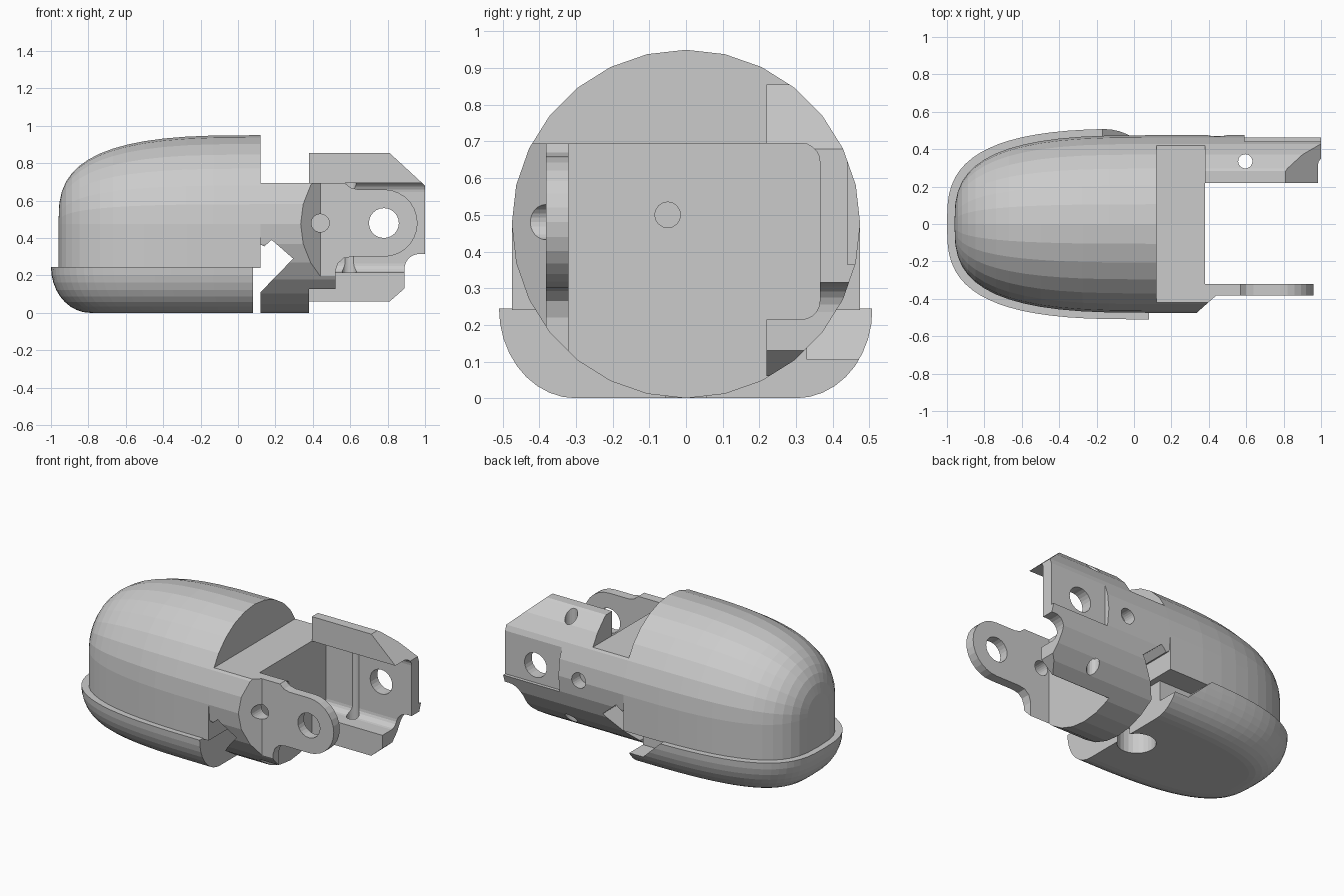
import bpy, bmesh
from math import sin, cos, pi

if "Cube" in bpy.data.objects:
    bpy.data.objects.remove(bpy.data.objects["Cube"])

CZ, R = 0.475, 0.475      # axis height and radius of the round body


def loft(name, rings):
    """Closed solid through equal-length rings of 3D points."""
    bm = bmesh.new()
    vs = [[bm.verts.new(p) for p in ring] for ring in rings]
    n = len(rings[0])
    for a, b in zip(vs, vs[1:]):
        for i in range(n):
            j = (i + 1) % n
            bm.faces.new((a[i], a[j], b[j], b[i]))
    bm.faces.new(vs[0])
    bm.faces.new(vs[-1])
    bmesh.ops.recalc_face_normals(bm, faces=bm.faces)
    me = bpy.data.meshes.new(name)
    bm.to_mesh(me)
    bm.free()
    ob = bpy.data.objects.new(name, me)
    bpy.context.collection.objects.link(ob)
    return ob


def prism(name, pts, axis, lo, hi):
    """Extrude a 2D outline along axis x (yz), y (xz) or z (xy)."""
    def put(p, h):
        return {'x': (h, *p), 'y': (p[0], h, p[1]), 'z': (*p, h)}[axis]
    return loft(name, [[put(p, h) for p in pts] for h in (lo, hi)])


def arc(cx, cy, r, a0, a1, n):
    return [(cx + r * cos(a0 + (a1 - a0) * i / n), cy + r * sin(a0 + (a1 - a0) * i / n))
            for i in range(n + 1)]


def rod(axis, cx, cy, r, lo, hi, n=24):
    return prism("cutter", arc(cx, cy, r, pi / 2, 2.5 * pi, n)[:-1], axis, lo, hi)


def rect(a0, a1, b0, b1):
    return [(a0, b0), (a1, b0), (a1, b1), (a0, b1)]


def boolean(ob, *tools, op='DIFFERENCE'):
    for t in tools:
        m = ob.modifiers.new("cut", 'BOOLEAN')
        m.operation, m.object, m.solver = op, t, 'EXACT'
        bpy.context.view_layer.objects.active = ob
        bpy.ops.object.modifier_apply(modifier=m.name)
        bpy.data.objects.remove(t)


def outline(t):
    """Blunt nose curve: distance back from the end and half width, both 0..1."""
    return abs(sin(t)) ** (2 / 3), max(abs(cos(t)) ** (2 / 3), 0.006)


# fingertip dome: arched sections with straight lower walls
rings = []
for i in range(15):
    u, w = outline(pi / 2 * i / 14)
    r, x = R * w, 0.12 - 1.08 * u
    top = [(x, y, z) for y, z in arc(0, CZ, r, 0, pi, 14)]
    rings.append([(x, r, 0.24)] + top + [(x, -r, 0.24)])
loft("fingertip_dome", rings)

# grip pad: rounded tray, wider than the dome
rings = []
for k in range(10):
    a = pi / 2 * k / 9
    inset, z = 0.21 * (1 - cos(a)), 0.245 * (1 - sin(a))
    ring = []
    for i in range(37):
        t = -pi / 2 + pi * i / 36
        # t runs right end -> nose -> left end
        u, w = outline(pi / 2 - abs(t))
        y = (0.51 - inset) * (w if abs(t) > 1e-6 else 0)
        ring.append((0.08 - (1.08 - inset) * u, y if t > 0 else -y, z))
    rings.append(ring)
pad = loft("grip_pad", rings)
boolean(pad, rod('z', -0.02, 0, 0.115, -0.1, 0.16),
        prism("cutter", [(-0.18, 0.255), (-0.02, 0.105), (0.2, 0.105), (0.2, 0.255)],
              'y', 0.33, 0.6))

# knuckle and front lug: side outline, plan outline and round section intersected
side = ([(0.12, -0.01), (0.38, -0.01), (0.38, 0.125), (0.52, 0.125), (0.52, 0.22),
         (0.535, 0.265), (0.565, 0.292), (0.61, 0.30)]
        + arc(0.78, 0.48, 0.18, -pi / 2, pi / 2, 14)
        + [(0.64, 0.66), (0.60, 0.67), (0.57, 0.695), (0.12, 0.695), (0.12, 0.365),
           (0.14, 0.355), (0.18, 0.39), (0.295, 0.29), (0.12, 0.11)])
knuckle = prism("knuckle_with_front_lug", side, 'y', -0.6, 0.6)
plan = [(0, -0.6), (0.20, -0.6), (0.335, -0.475), (0.44, -0.382), (1.1, -0.382),
        (1.1, -0.32), (0.38, -0.32), (0.38, 0.6), (0, 0.6)]
boolean(knuckle, prism("cutter", plan, 'z', -0.2, 1.2),
        rod('x', 0, CZ, R, -0.2, 1.3, 28), op='INTERSECT')
boolean(knuckle, rod('y', 0.78, 0.48, 0.08, -0.6, -0.2),
        rod('y', 0.44, 0.48, 0.048, -0.6, -0.31),
        rod('x', -0.05, 0.5, 0.035, 0.25, 0.5, 16))

# back lug: C-shaped bracket cut from the same round section
side = ([(0.38, 0.06), (0.81, 0.06), (0.89, 0.13), (0.89, 0.235)]
        + arc(0.97, 0.235, 0.08, pi, pi / 2, 6)
        + [(1.0, 0.315), (1.0, 0.68), (0.81, 0.855), (0.38, 0.855)])
lug = prism("back_lug", side, 'y', 0.22, 0.6)
boolean(lug, rod('x', 0, CZ, R, -0.2, 1.3, 28), op='INTERSECT')
pocket = ([(0.1, 0.215)] + arc(0.315, 0.265, 0.05, -pi / 2, 0, 5)
          + arc(0.315, 0.645, 0.05, 0, pi / 2, 5) + [(0.1, 0.695)])
boolean(lug, prism("cutter", pocket, 'x', 0.3, 1.2),
        prism("cutter", rect(0.59, 1.2, 0.365, 0.675), 'y', 0.44, 0.7),
        rod('y', 0.78, 0.48, 0.08, 0.1, 0.7),
        rod('y', 0.445, 0.48, 0.05, 0.39, 0.7),
        rod('z', 0.595, 0.335, 0.038, -0.1, 1.1))
